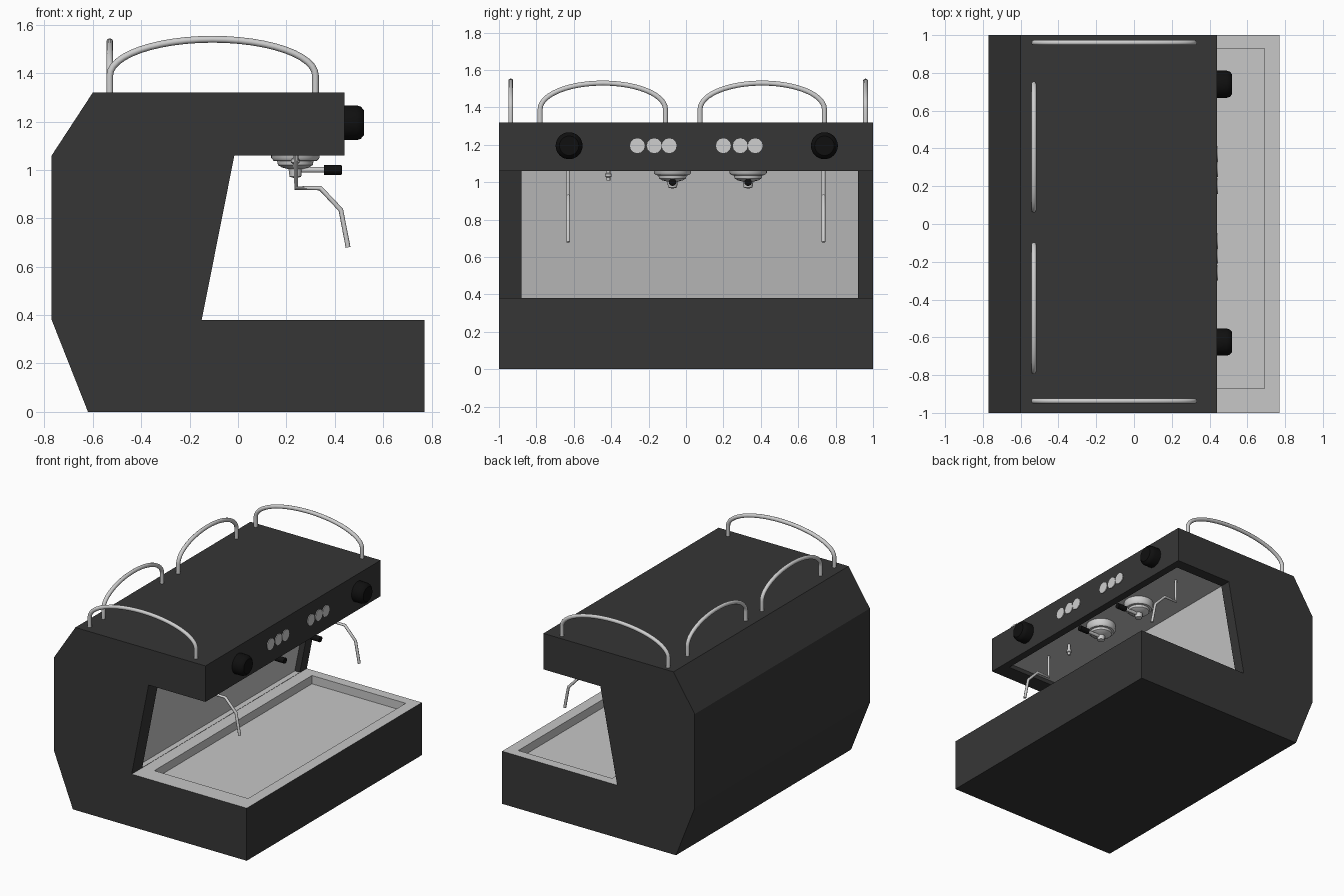
import bpy, bmesh
from math import pi, sin, cos
from mathutils import Matrix

cube = bpy.data.objects.get("Cube")
if cube:
    bpy.data.objects.remove(cube)


def material(name, value, metallic=0.0):
    m = bpy.data.materials.new(name)
    m.use_nodes = True
    color = (value, value, value, 1)
    m.diffuse_color = color
    m.node_tree.nodes["Principled BSDF"].inputs["Base Color"].default_value = color
    return m


CHARCOAL = material("charcoal", 0.037)
STEEL = material("steel", 0.57)
CHROME = material("chrome", 0.62)
BLACK = material("black", 0.005)


def finish(name, bm, mat, smooth=False):
    bmesh.ops.recalc_face_normals(bm, faces=bm.faces)
    mesh = bpy.data.meshes.new(name)
    bm.to_mesh(mesh)
    bm.free()
    obj = bpy.data.objects.new(name, mesh)
    bpy.context.collection.objects.link(obj)
    mesh.materials.append(mat)
    if smooth:
        select(obj)
        bpy.ops.object.shade_smooth_by_angle(angle=0.7)
    return obj


def select(obj):
    bpy.ops.object.select_all(action='DESELECT')
    obj.select_set(True)
    bpy.context.view_layer.objects.active = obj


def prism(name, profile, y0, y1, mat):
    """Extrude an x-z outline along y."""
    bm = bmesh.new()
    face = bm.faces.new([bm.verts.new((x, y0, z)) for x, z in profile])
    new = bmesh.ops.extrude_face_region(bm, geom=[face])["geom"]
    verts = [g for g in new if isinstance(g, bmesh.types.BMVert)]
    bmesh.ops.translate(bm, verts=verts, vec=(0, y1 - y0, 0))
    return finish(name, bm, mat)


def lathe(name, profile, place, mat, along_x=False, steps=32):
    """Spin a radius-height outline, standing along z or along x."""
    bm = bmesh.new()
    verts = [bm.verts.new((r, 0, h)) for r, h in profile]
    edges = [bm.edges.new(pair) for pair in zip(verts, verts[1:])]
    bmesh.ops.spin(bm, geom=verts + edges, axis=(0, 0, 1), cent=(0, 0, 0),
                   angle=2 * pi, steps=steps)
    bmesh.ops.remove_doubles(bm, verts=bm.verts, dist=0.0001)
    turn = Matrix.Rotation(pi / 2, 4, 'Y') if along_x else Matrix()
    bm.transform(Matrix.Translation(place) @ turn)
    return finish(name, bm, mat, smooth=True)


def tube(name, points, radius, mat):
    curve = bpy.data.curves.new(name, 'CURVE')
    curve.dimensions = '3D'
    curve.bevel_depth = radius
    curve.bevel_resolution = 3
    curve.use_fill_caps = True
    spline = curve.splines.new('POLY')
    spline.points.add(len(points) - 1)
    for p, co in zip(spline.points, points):
        p.co = (*co, 1)
    obj = bpy.data.objects.new(name, curve)
    bpy.context.collection.objects.link(obj)
    curve.materials.append(mat)
    select(obj)
    bpy.ops.object.convert(target='MESH')
    bpy.ops.object.shade_smooth_by_angle(angle=0.7)


# Body: one C-shaped outline with a tray pit and a recessed work bay
BASE_TOP, SLOPE = 0.38, 0.1985
body = prism("body", [(-0.62, 0), (0.77, 0), (0.77, BASE_TOP), (-0.15, BASE_TOP),
                      (-0.015, 1.06), (0.44, 1.06), (0.44, 1.32), (-0.6, 1.32),
                      (-0.77, 1.06), (-0.77, 0.38)], -1, 1, CHARCOAL)
cutters = [
    prism("tray_cutter", [(-0.06, 0.32), (0.69, 0.32), (0.69, 0.5), (-0.06, 0.5)],
          -0.87, 0.93, STEEL),
    prism("bay_cutter", [(-0.19, 0.382), (0.385, 0.382), (0.385, 1.09), (-0.049, 1.09)],
          -0.88, 0.92, STEEL)]
for cutter in cutters:
    mod = body.modifiers.new("cut", 'BOOLEAN')
    mod.operation = 'DIFFERENCE'
    mod.solver = 'EXACT'
    mod.object = cutter
    select(body)
    bpy.ops.object.modifier_apply(modifier=mod.name)
    bpy.data.objects.remove(cutter)

# Steel on the tray, splash panel and bay ceiling; charcoal elsewhere
body.data.materials.clear()
body.data.materials.append(CHARCOAL)
body.data.materials.append(STEEL)
for f in body.data.polygons:
    c, n = f.center, f.normal
    rim = abs(c.z - BASE_TOP) < 0.01 and n.z > 0.9
    pit = 0.3 < c.z < 0.375 and -0.07 < c.x < 0.7 and abs(c.y) < 0.94
    panel = n.x > 0.9 and c.x < -0.17 + (c.z - BASE_TOP) * SLOPE
    ceiling = n.z < -0.9 and c.z > 1.08
    f.material_index = int(rim or pit or panel or ceiling)


# Cup rails on the roof: short posts joined by a half-ellipse arch
def rail(name, start, end, apex):
    (x0, y0), (x1, y1) = start, end
    points = [(x0, y0, 1.31)]
    for i in range(25):
        a = pi * i / 24
        t = (1 - cos(a)) / 2
        points.append((x0 + (x1 - x0) * t, y0 + (y1 - y0) * t,
                       1.39 + (apex - 1.39) * sin(a)))
    points.append((x1, y1, 1.31))
    tube(name, points, 0.014, CHROME)


rail("right_side_rail", (-0.53, -0.937), (0.32, -0.937), 1.54)
rail("left_side_rail", (-0.53, 0.96), (0.32, 0.96), 1.54)
rail("back_rail_1", (-0.53, -0.78), (-0.53, -0.11), 1.53)
rail("back_rail_2", (-0.53, 0.075), (-0.53, 0.74), 1.53)

# Control knobs and steam wands
for i, y in enumerate((-0.625, 0.74)):
    lathe(f"knob_{i + 1}", [(0, 0), (0.072, 0), (0.072, 0.05), (0.066, 0.068),
                            (0.052, 0.08), (0, 0.08)], (0.44, y, 1.195), BLACK, True)
    tube(f"steam_wand_{i + 1}",
         [(x, y - 0.005, z) for x, z in ((0.24, 1.09), (0.24, 0.925), (0.34, 0.925),
                                         (0.425, 0.835), (0.455, 0.68))], 0.01, CHROME)

# Button plates in two groups of three
for i, y in enumerate((-0.26, -0.17, -0.09, 0.2, 0.29, 0.37)):
    lathe(f"button_{i + 1}", [(0, 0), (0.04, 0), (0.04, 0.005), (0, 0.005)],
          (0.44, y, 1.195), CHROME, True, 12)

# Brew groups with their handles
for i, y in enumerate((-0.072, 0.332)):
    lathe(f"brew_group_{i + 1}",
          [(0, 1.09), (0.1, 1.09), (0.1, 1.05), (0.09, 1.038), (0.075, 1.036),
           (0.072, 1.02), (0.055, 1.01), (0.028, 1.003), (0.024, 0.972), (0, 0.965)],
          (0.237, y, 0), CHROME)
    tube(f"handle_rod_{i + 1}", [(0.24, y, 1.0), (0.37, y, 1.0)], 0.012, CHROME)
    lathe(f"handle_grip_{i + 1}", [(0, 0), (0.02, 0), (0.02, 0.072), (0.012, 0.074),
                                   (0, 0.074)], (0.356, y, 1.0), BLACK, True, 16)

# Hot water spout
lathe("water_spout", [(0, 1.09), (0.01, 1.09), (0.01, 1.05), (0.018, 1.045),
                      (0.018, 1.03), (0.01, 1.025), (0.01, 1.008), (0, 1.008)],
      (0.237, -0.415, 0), CHROME, steps=16)
